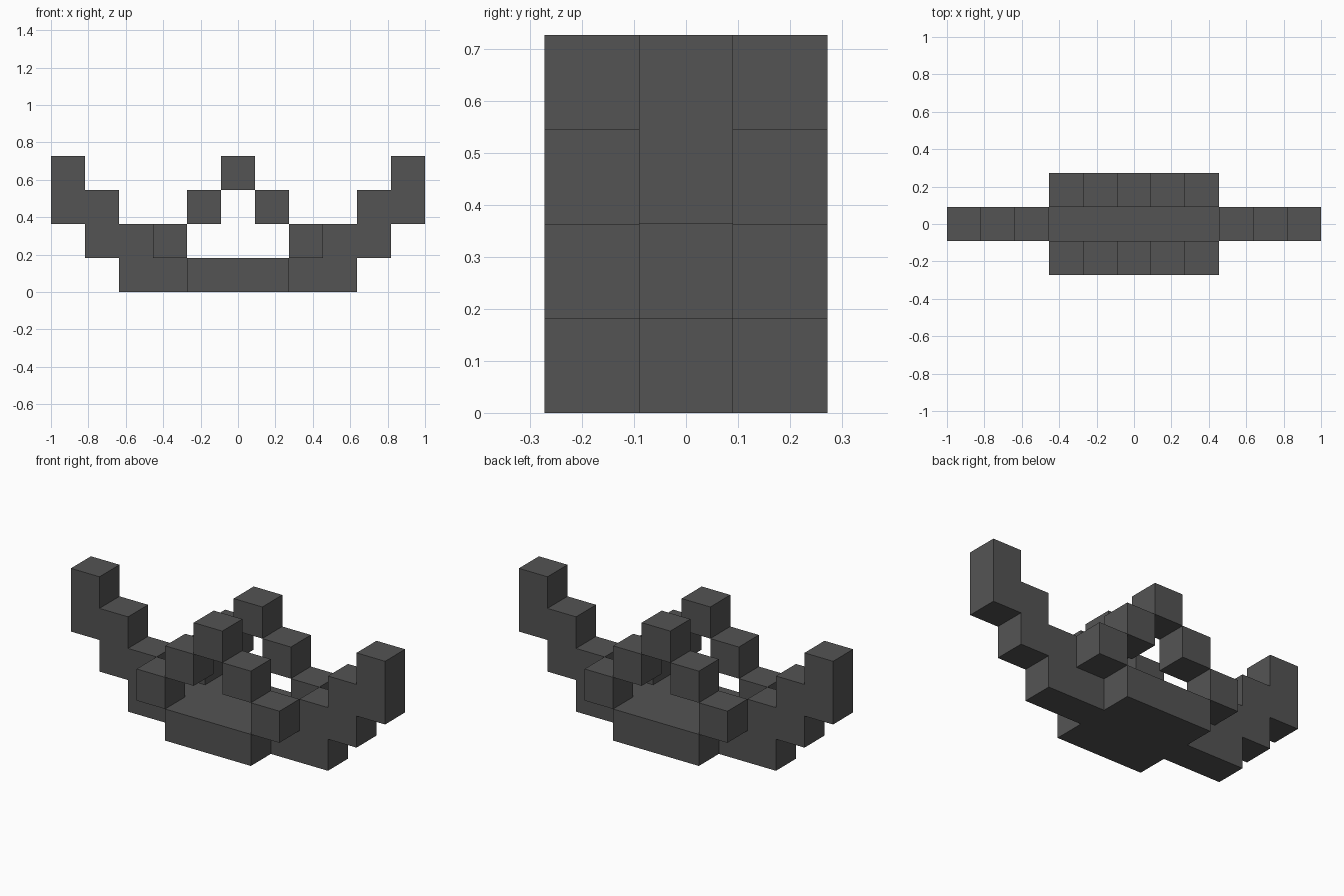
import bpy
import bmesh
from mathutils import Matrix, Vector

# Remove the default cube
cube = bpy.data.objects.get("Cube")
if cube:
    bpy.data.objects.remove(cube, do_unlink=True)

U = 2 / 11  # block size: the hull is eleven blocks long

GREY = (0.088, 0.088, 0.088, 1)
mat = bpy.data.materials.new("dark grey")
mat.diffuse_color = GREY
mat.use_nodes = True
bsdf = next(n for n in mat.node_tree.nodes if n.type == 'BSDF_PRINCIPLED')
bsdf.inputs["Base Color"].default_value = GREY


def finish(name, bm):
    """Turn a bmesh into a named, flat-shaded grey object."""
    bmesh.ops.recalc_face_normals(bm, faces=bm.faces)
    mesh = bpy.data.meshes.new(name)
    bm.to_mesh(mesh)
    bm.free()
    mesh.materials.append(mat)
    obj = bpy.data.objects.new(name, mesh)
    bpy.context.scene.collection.objects.link(obj)
    return obj


def box(name, x, y, z, width=1):
    """Box centred on block column x, row y and layer z, in block units."""
    bm = bmesh.new()
    place = Matrix.Translation(Vector((x, y, z + 0.5)) * U)
    size = Matrix.Diagonal((width * U, U, U, 1))
    bmesh.ops.create_cube(bm, size=1, matrix=place @ size)
    return finish(name, bm)


# Hull: stepped profile, mirrored in x and extruded one block deep
half = [(3.5, 0), (3.5, 1), (4.5, 1), (4.5, 2), (5.5, 2), (5.5, 4),
        (4.5, 4), (4.5, 3), (3.5, 3), (3.5, 2), (2.5, 2), (2.5, 1)]
outline = half + [(-x, z) for x, z in reversed(half)]
bm = bmesh.new()
face = bm.faces.new([bm.verts.new((x * U, -U / 2, z * U)) for x, z in outline])
extruded = bmesh.ops.extrude_face_region(bm, geom=[face])["geom"]
bmesh.ops.translate(bm, vec=(0, U, 0),
                    verts=[v for v in extruded if isinstance(v, bmesh.types.BMVert)])
finish("hull", bm)

# Side floors and stepped arches, front and back
for side, y in (("front", -1), ("back", 1)):
    box(f"{side}_floor", 0, y, 0, width=3)
    box(f"{side}_arch_top", 0, y, 3)
    for hand, sx in (("left", 1), ("right", -1)):
        box(f"{side}_{hand}_arch_foot", 2 * sx, y, 1)
        box(f"{side}_{hand}_arch_middle", sx, y, 2)
